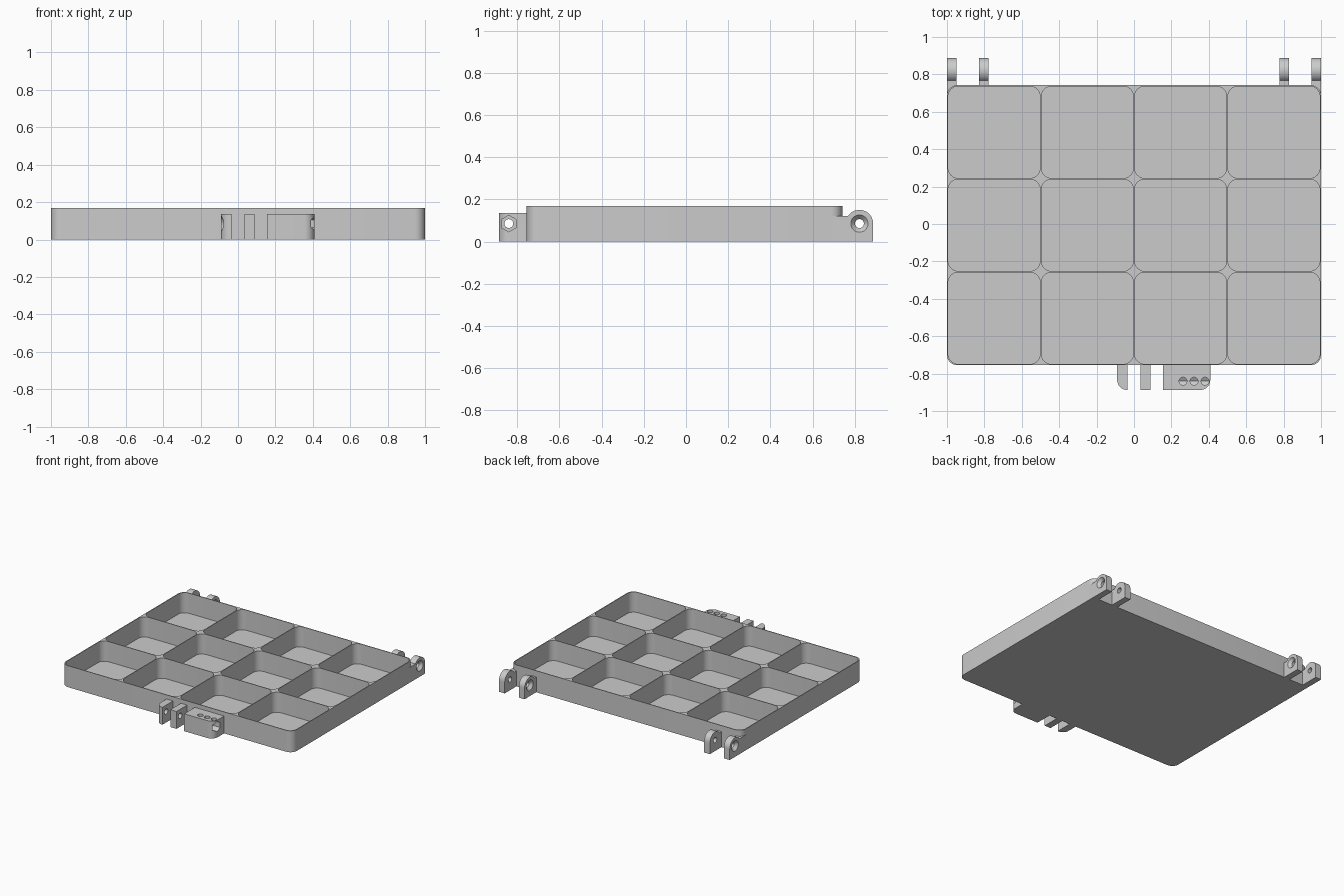
import bpy, bmesh
from math import sin, cos, pi, radians
from mathutils import Vector, Matrix

cube = bpy.data.objects.get("Cube")
if cube:
    bpy.data.objects.remove(cube, do_unlink=True)

grey = bpy.data.materials.new("plain_grey")
grey.use_nodes = True
grey.diffuse_color = (0.6, 0.6, 0.6, 1)
grey.node_tree.nodes["Principled BSDF"].inputs["Base Color"].default_value = (0.6, 0.6, 0.6, 1)


def arc(cx, cy, r, start, end, n=8):
    return [(cx + r * cos(radians(start + (end - start) * i / n)),
             cy + r * sin(radians(start + (end - start) * i / n))) for i in range(n + 1)]


def rounded_rect(x0, y0, x1, y1, radii):
    """Outline with one radius per corner: front left, front right, back right, back left."""
    pts = []
    corners = ((x0, y0, 1, 1), (x1, y0, -1, 1), (x1, y1, -1, -1), (x0, y1, 1, -1))
    for i, ((x, y, sx, sy), r) in enumerate(zip(corners, radii)):
        start = 180 + 90 * i
        pts += arc(x + sx * r, y + sy * r, r, start, start + 90) if r else [(x, y)]
    return pts


def add_prism(bm, pts, axis, a, b):
    """Extrude an outline (x, y) along z or (y, z) along x."""
    if axis == "z":
        verts = [bm.verts.new((p, q, a)) for p, q in pts]
        move = Vector((0, 0, b - a))
    else:
        verts = [bm.verts.new((a, p, q)) for p, q in pts]
        move = Vector((b - a, 0, 0))
    face = bm.faces.new(verts)
    ext = bmesh.ops.extrude_face_region(bm, geom=[face])["geom"]
    bmesh.ops.translate(bm, vec=move, verts=[g for g in ext if isinstance(g, bmesh.types.BMVert)])


def add_cone(bm, x0, x1, r0, r1, y, z, sides=32):
    """Round or tapered cutter running along x."""
    place = Matrix.Translation(((x0 + x1) / 2, y, z)) @ Matrix.Rotation(pi / 2, 4, "Y")
    bmesh.ops.create_cone(bm, cap_ends=True, segments=sides, radius1=r0, radius2=r1,
                          depth=x1 - x0, matrix=place)


def to_object(bm, name):
    bmesh.ops.recalc_face_normals(bm, faces=bm.faces)
    mesh = bpy.data.meshes.new(name)
    bm.to_mesh(mesh)
    bm.free()
    obj = bpy.data.objects.new(name, mesh)
    bpy.context.collection.objects.link(obj)
    return obj


def finish(obj, cutters=()):
    """Cut the openings, bake the result and set colour and shading."""
    for c in cutters:
        mod = obj.modifiers.new("cut", "BOOLEAN")
        mod.operation, mod.solver, mod.object = "DIFFERENCE", "EXACT", c
    graph = bpy.context.evaluated_depsgraph_get()
    mesh = bpy.data.meshes.new_from_object(obj.evaluated_get(graph))
    obj.modifiers.clear()
    obj.data = mesh
    mesh.materials.clear()
    mesh.materials.append(grey)
    for o in bpy.context.selected_objects:
        o.select_set(False)
    obj.select_set(True)
    bpy.context.view_layer.objects.active = obj
    bpy.ops.object.shade_smooth_by_angle(angle=radians(30))


# Main dimensions
FRONT, BACK, TOP = -0.755, 0.742, 0.168
WALL, FLOOR, ROUND = 0.006, 0.01, 0.055
END = 0.887
HINGE_Y, LATCH_Y, BORE_Z = 0.822, -0.84, 0.085
BORE, SINK, SINK_DEPTH = 0.021, 0.042, 0.022

# Compartment cutter: four columns by three rows
bm = bmesh.new()
dx, dy = (2 - WALL) / 4, (BACK - FRONT - WALL) / 3
for i in range(4):
    for j in range(3):
        x, y = -1 + WALL + i * dx, FRONT + WALL + j * dy
        add_prism(bm, rounded_rect(x, y, x + dx - WALL, y + dy - WALL, [ROUND] * 4),
                  "z", FLOOR, 0.3)
cells = to_object(bm, "compartment_cutter")

# Tray
bm = bmesh.new()
add_prism(bm, rounded_rect(-1, FRONT, 1, BACK, [ROUND] * 4), "z", 0, TOP)
finish(to_object(bm, "tray"), [cells])

helpers = [cells]

# Hinge lugs, countersunk on the outer faces of each pair
for side, label in ((-1, "right"), (1, "left")):
    for inner, outer, sink_dir, place in ((0.95, 1.0, 1, "outer"), (0.778, 0.828, -1, "inner")):
        x0, x1 = sorted((side * inner, side * outer))
        start = BACK - ROUND if place == "outer" else BACK - WALL / 2
        r = END - HINGE_Y
        profile = [(start, 0), (END, 0)] + arc(HINGE_Y, BORE_Z, r, 0, 147, 18) + [(start, 0.12)]
        bm = bmesh.new()
        add_prism(bm, profile, "x", x0, x1)
        lug = to_object(bm, f"{label}_{place}_hinge_lug")

        bm = bmesh.new()
        add_cone(bm, x0 - 0.05, x1 + 0.05, BORE, BORE, HINGE_Y, BORE_Z)
        bore = to_object(bm, "hinge_bore_cutter")
        bm = bmesh.new()
        if side * sink_dir > 0:
            add_cone(bm, x1 - SINK_DEPTH, x1 + 0.001, BORE, SINK, HINGE_Y, BORE_Z)
        else:
            add_cone(bm, x0 - 0.001, x0 + SINK_DEPTH, SINK, BORE, HINGE_Y, BORE_Z)
        sink = to_object(bm, "hinge_sink_cutter")
        helpers += [bore, sink]
        finish(lug, [bore, sink] + ([cells] if place == "outer" else []))

# Latch cutters: through bore, screw head sink, hexagonal pocket and top holes
bm = bmesh.new()
add_cone(bm, -0.2, 0.5, BORE, BORE, LATCH_Y, BORE_Z)
latch_bore = to_object(bm, "latch_bore_cutter")
bm = bmesh.new()
add_cone(bm, -0.092, -0.09 + SINK_DEPTH, SINK, BORE, LATCH_Y, BORE_Z)
latch_sink = to_object(bm, "latch_sink_cutter")
bm = bmesh.new()
add_prism(bm, arc(LATCH_Y, BORE_Z, 0.039, 90, 390, 5), "x", 0.22, 0.45)
pocket = to_object(bm, "hex_pocket_cutter")
bm = bmesh.new()
for x in (0.262, 0.321, 0.38):
    add_prism(bm, arc(x, LATCH_Y, BORE, 0, 345, 23), "z", BORE_Z, 0.2)
top_holes = to_object(bm, "top_hole_cutter")
helpers += [latch_bore, latch_sink, pocket, top_holes]

# Latch parts on the front wall
for name, x0, x1, radii, cuts in (
        ("latch_right_finger", -0.09, -0.034, (0.053, 0, 0, 0), [latch_bore, latch_sink]),
        ("latch_middle_finger", 0.035, 0.088, (0, 0, 0, 0), [latch_bore]),
        ("latch_block", 0.155, 0.408, (0, 0.053, 0, 0), [latch_bore, pocket, top_holes])):
    bm = bmesh.new()
    add_prism(bm, rounded_rect(x0, -END, x1, FRONT + WALL / 2, radii), "z", 0, 0.136)
    finish(to_object(bm, name), cuts)

for h in helpers:
    bpy.data.objects.remove(h, do_unlink=True)
